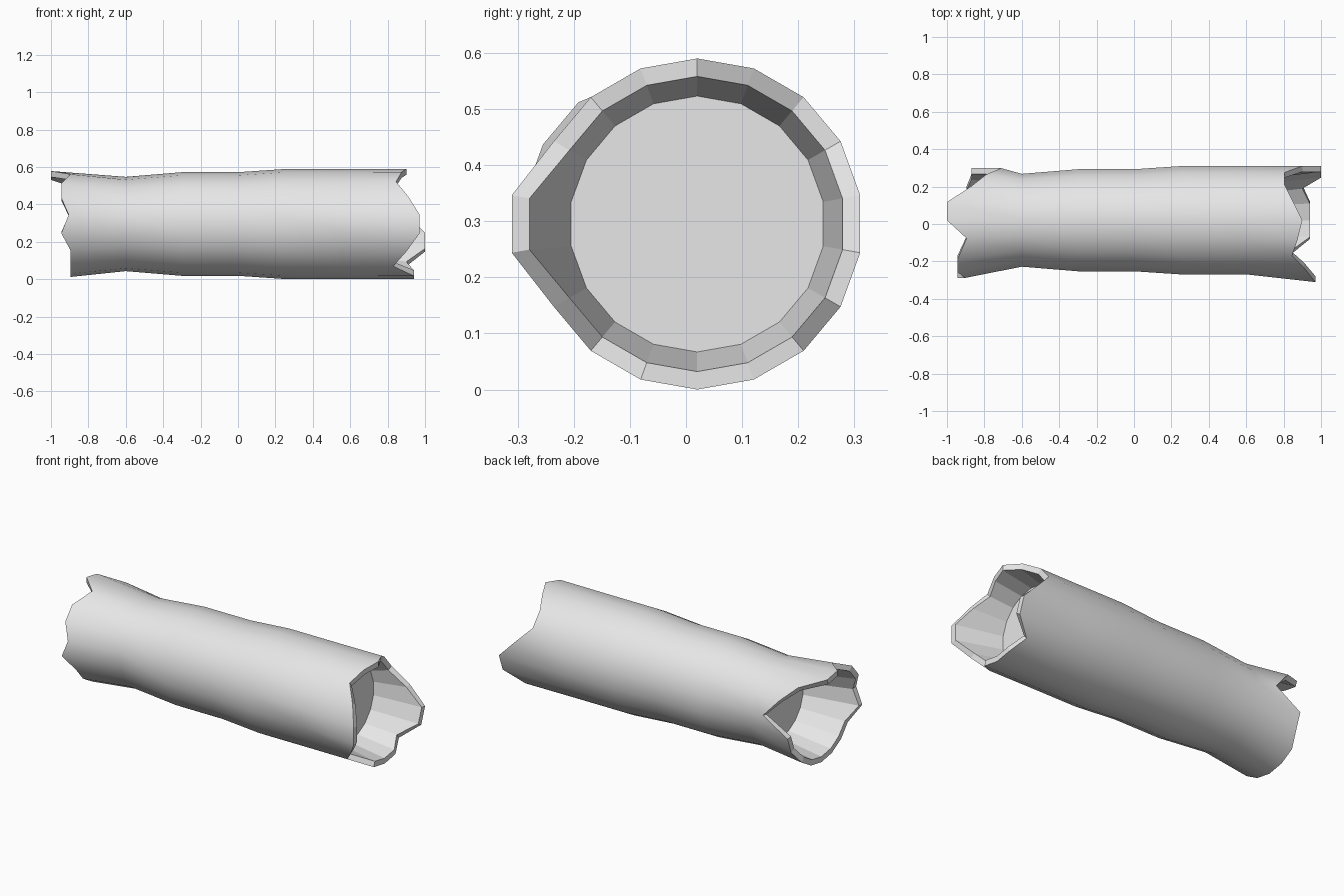
import bpy
import bmesh
from math import sin, cos, radians

if "Cube" in bpy.data.objects:
    bpy.data.objects.remove(bpy.data.objects["Cube"], do_unlink=True)

SIDES = 18
CENTRE_Y, CENTRE_Z = 0.02, 0.295
WALL = 0.032

# Jagged break of each end: how far every side reaches, going round from +y
LEFT_BREAK = [.9, .805, .805, .85, .9, .875, .845, .91, .97,
              .97, .9, .83, .94, .94, .94, .9, 1, 1]
RIGHT_BREAK = [-.71, -.79, -.87, -1, -1, -.895, -.945, -.945, -.905,
               -.945, -.895, -.895, -.895, -.895, -.895, -.895, -.87, -.87]

bark = bpy.data.materials.new("pale grey")
bark.use_nodes = True
bark.diffuse_color = (0.8, 0.8, 0.8, 1)
bark.node_tree.nodes["Principled BSDF"].inputs["Base Color"].default_value = (0.8, 0.8, 0.8, 1)

bm = bmesh.new()


def ring(reach, radius, bulge_sides=(), bulge=0.0):
    """Ring of vertices round the x axis; some sides may bulge to the front."""
    verts = []
    for i in range(SIDES):
        t = radians((i + 0.5) * 360 / SIDES)
        x = reach[i] if isinstance(reach, list) else reach
        y = CENTRE_Y + radius * cos(t) - (bulge if i in bulge_sides else 0)
        verts.append(bm.verts.new((x, y, CENTRE_Z + radius * sin(t))))
    return verts


def bridge(a, b, smooth):
    for i in range(SIDES):
        j = (i + 1) % SIDES
        bm.faces.new((a[i], a[j], b[j], b[i])).smooth = smooth


# Hollow at the right end: floor, inner rim, outer rim
right_floor = ring(-0.63, 0.21)
right_inner = ring(RIGHT_BREAK, 0.283 - WALL, range(6, 10), 0.03)
right_outer = ring(RIGHT_BREAK, 0.283, range(6, 10), 0.03)

# Trunk, slightly waisted
trunk = [ring(x, r) for x, r in
         ((-0.6, 0.252), (-0.3, 0.277), (0, 0.277), (0.25, 0.294), (0.6, 0.294))]

# Hollow at the left end
left_outer = ring(LEFT_BREAK, 0.295, (8, 9), 0.04)
left_inner = ring(LEFT_BREAK, 0.295 - WALL, (8, 9), 0.04)
left_floor = ring(0.71, 0.228)

# Skin the rings: smooth bark outside, flat faces on the rims and inside
bark_rings = [right_outer, *trunk, left_outer]
for a, b in zip(bark_rings, bark_rings[1:]):
    bridge(a, b, True)
for a, b in ((right_floor, right_inner), (right_inner, right_outer),
             (left_outer, left_inner), (left_inner, left_floor)):
    bridge(a, b, False)
bm.faces.new(right_floor)
bm.faces.new(left_floor)
bmesh.ops.recalc_face_normals(bm, faces=bm.faces[:])

mesh = bpy.data.meshes.new("hollow_log")
bm.to_mesh(mesh)
bm.free()
mesh.materials.append(bark)
log = bpy.data.objects.new("hollow_log", mesh)
bpy.context.collection.objects.link(log)
